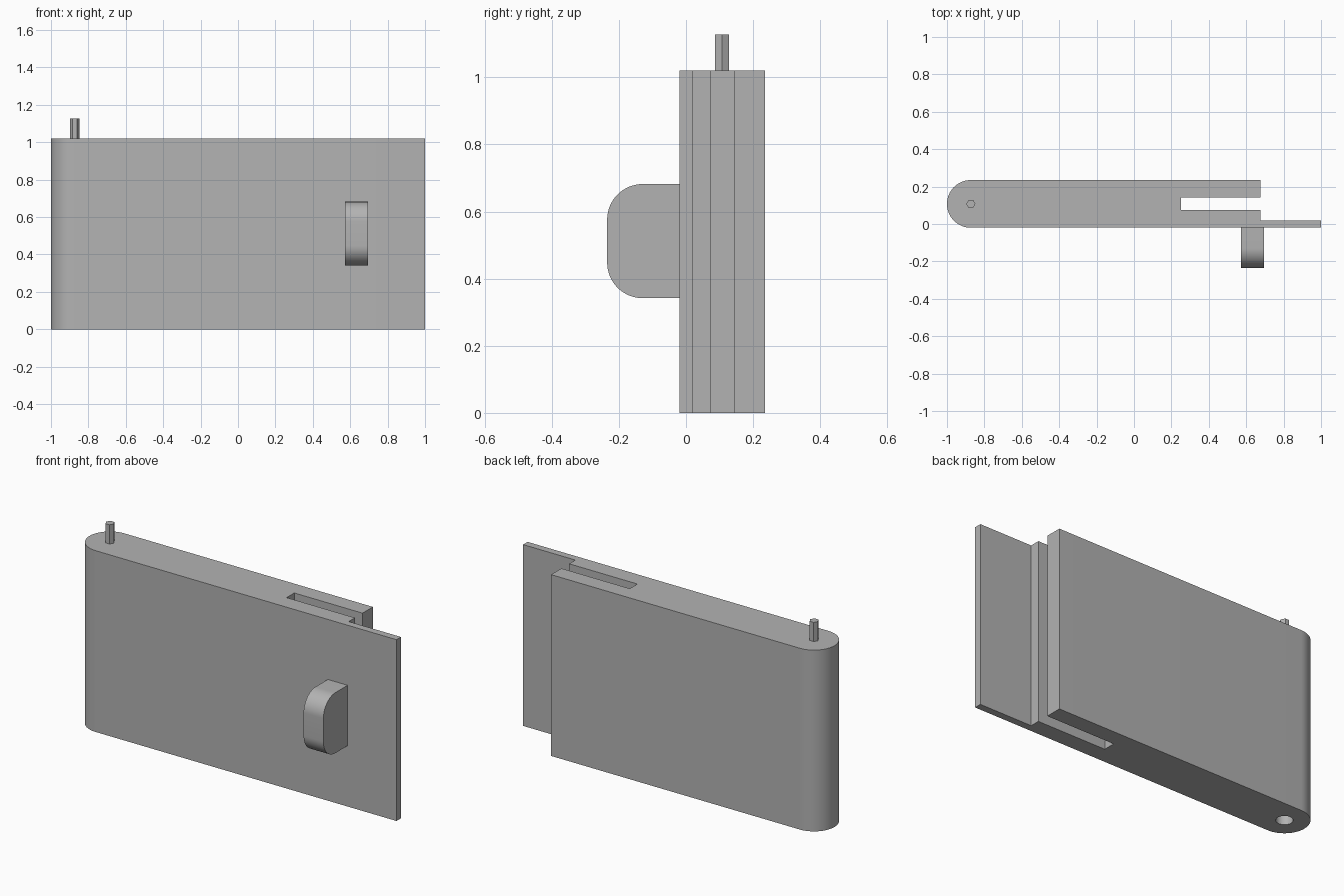
import bpy, bmesh
from math import sin, cos, pi, radians
from mathutils import Vector

cube = bpy.data.objects.get("Cube")
if cube:
    bpy.data.objects.remove(cube, do_unlink=True)

grey = bpy.data.materials.new("plain_grey")
grey.use_nodes = True
colour = (0.45, 0.45, 0.45, 1)
grey.diffuse_color = colour
grey.node_tree.nodes["Principled BSDF"].inputs["Base Color"].default_value = colour

HEIGHT = 1.02
FRONT, BACK = -0.02, 0.235
RADIUS = (BACK - FRONT) / 2
PIVOT = (-1 + RADIUS, FRONT + RADIUS)


def arc(cx, cy, r, start, end, steps):
    """Points along an arc, angles in degrees."""
    angles = [radians(start + (end - start) * i / steps) for i in range(steps + 1)]
    return [(cx + r * cos(a), cy + r * sin(a)) for a in angles]


def extrude(name, points, direction):
    """Solid prism from a closed 3D outline."""
    bm = bmesh.new()
    face = bm.faces.new([bm.verts.new(p) for p in points])
    result = bmesh.ops.extrude_face_region(bm, geom=[face])
    moved = [g for g in result["geom"] if isinstance(g, bmesh.types.BMVert)]
    bmesh.ops.translate(bm, verts=moved, vec=Vector(direction))
    bmesh.ops.recalc_face_normals(bm, faces=bm.faces)
    mesh = bpy.data.meshes.new(name)
    bm.to_mesh(mesh)
    bm.free()
    mesh.materials.append(grey)
    obj = bpy.data.objects.new(name, mesh)
    bpy.context.collection.objects.link(obj)
    return obj


def select(obj):
    bpy.ops.object.select_all(action='DESELECT')
    obj.select_set(True)
    bpy.context.view_layer.objects.active = obj


def smooth(obj):
    select(obj)
    bpy.ops.object.shade_smooth_by_angle(angle=radians(30))


# Body: rounded hinge end, slotted far end and thin front lip
END = 0.675
outline = [(1, FRONT), (1, 0.02), (END, 0.02), (END, 0.075), (0.25, 0.075),
           (0.25, 0.143), (END, 0.143), (END, BACK)]
outline += arc(*PIVOT, RADIUS, 90, 270, 32)
body = extrude("door_panel", [(x, y, 0) for x, y in outline], (0, 0, HEIGHT))

# Blind hinge socket in the underside
ring = arc(*PIVOT, 0.043, 0, 360, 32)[:-1]
cutter = extrude("socket_cutter", [(x, y, -0.05) for x, y in ring], (0, 0, 0.18))
cutter.hide_render = True
cut = body.modifiers.new("socket", 'BOOLEAN')
cut.operation = 'DIFFERENCE'
cut.solver = 'EXACT'
cut.object = cutter
select(body)
bpy.ops.object.modifier_apply(modifier=cut.name)
bpy.data.objects.remove(cutter, do_unlink=True)
smooth(body)

# Six-sided hinge pin on top
hexagon = arc(*PIVOT, 0.0245, 0, 360, 6)[:-1]
extrude("hinge_pin", [(x, y, HEIGHT) for x, y in hexagon], (0, 0, 0.108))

# Handle: rounded side profile in y and z, extruded along x
r, low, high, tip = 0.106, 0.342, 0.682, -0.235
profile = [(FRONT, low), (FRONT, high)]
profile += arc(tip + r, high - r, r, 90, 180, 16)
profile += arc(tip + r, low + r, r, 180, 270, 16)
handle = extrude("handle", [(0.573, y, z) for y, z in profile], (0.123, 0, 0))
smooth(handle)
